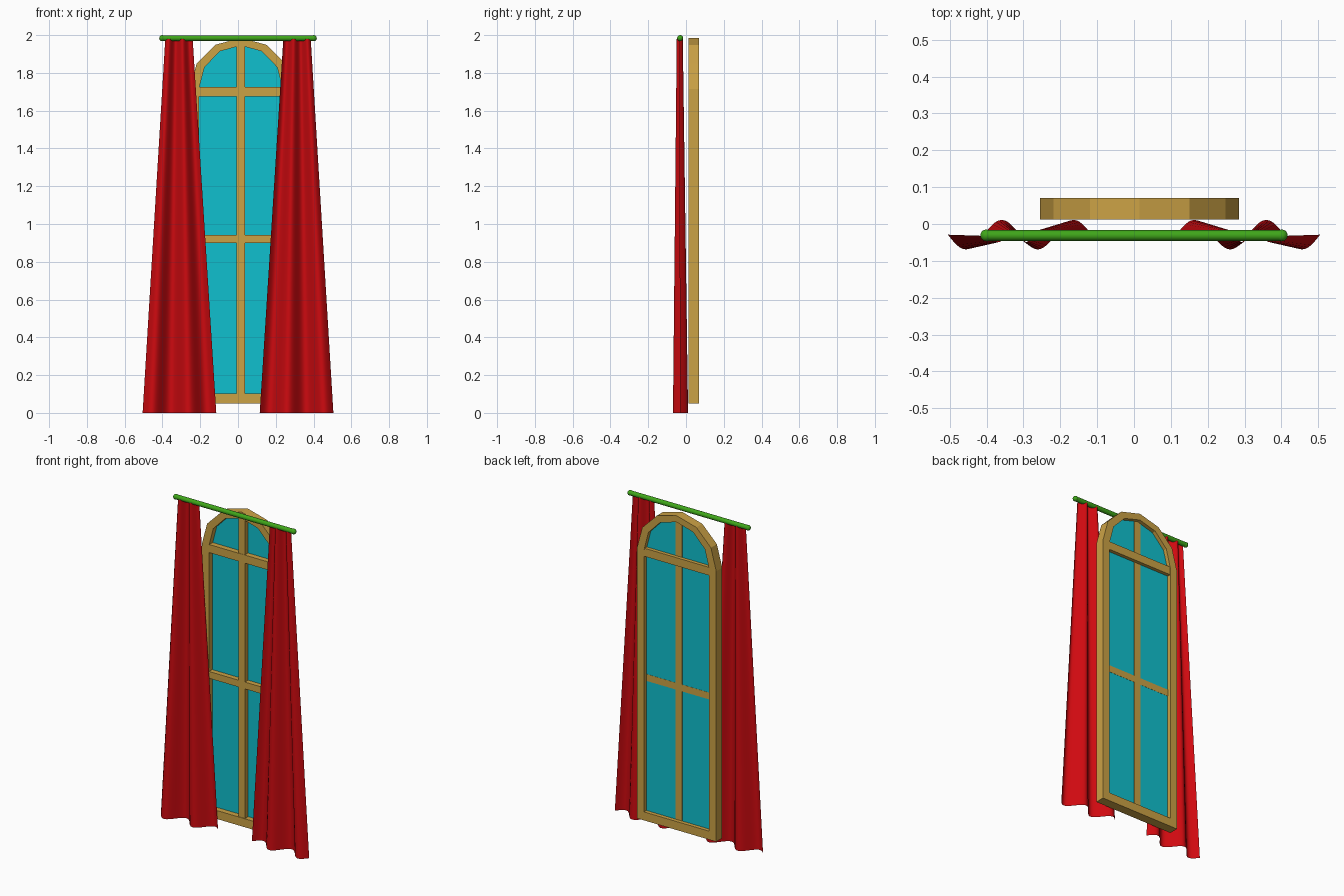
import bpy, bmesh, math

if "Cube" in bpy.data.objects:
    bpy.data.objects.remove(bpy.data.objects["Cube"])

def material(name, rgb):
    m = bpy.data.materials.new(name)
    m.diffuse_color = (*rgb, 1)
    m.use_nodes = True
    m.node_tree.nodes["Principled BSDF"].inputs["Base Color"].default_value = m.diffuse_color
    return m

WOOD = material("wood", (0.60, 0.36, 0.06))
GLASS = material("glass", (0.005, 0.53, 0.62))
CLOTH = material("red_cloth", (0.62, 0.003, 0.005))
GREEN = material("green_metal", (0.05, 0.38, 0.01))

CX, SPRING = 0.015, 1.715   # window centre line and height where the arch starts

def make_object(name, bm, mat):
    bmesh.ops.recalc_face_normals(bm, faces=bm.faces)
    me = bpy.data.meshes.new(name)
    bm.to_mesh(me)
    bm.free()
    me.materials.append(mat)
    ob = bpy.data.objects.new(name, me)
    bpy.context.collection.objects.link(ob)
    return ob

def arch_outline(half, bottom, rise, steps=6):
    pts = [(CX - half, bottom)]
    for i in range(steps + 1):
        a = math.pi * (1 - i / steps)
        pts.append((CX + half * math.cos(a), SPRING + rise * math.sin(a)))
    pts.append((CX + half, bottom))
    return pts

def box(name, x0, x1, y0, y1, z0, z1, mat):
    bm = bmesh.new()
    bmesh.ops.create_cube(bm, size=1)
    for v in bm.verts:
        v.co = ((x0 + x1) / 2 + v.co.x * (x1 - x0),
                (y0 + y1) / 2 + v.co.y * (y1 - y0),
                (z0 + z1) / 2 + v.co.z * (z1 - z0))
    return make_object(name, bm, mat)

# Arched window frame: four loops (outer/inner, front/back) bridged into a ring
outer = arch_outline(0.27, 0.05, 0.27)
inner = arch_outline(0.222, 0.102, 0.23)
bm = bmesh.new()
loops = [[bm.verts.new((x, y, z)) for x, z in pts]
         for pts, y in ((outer, 0.012), (outer, 0.07), (inner, 0.07), (inner, 0.012))]
n = len(outer)
for k in range(4):
    a, b = loops[k], loops[(k + 1) % 4]
    for i in range(n):
        j = (i + 1) % n
        bm.faces.new((a[i], a[j], b[j], b[i]))
make_object("window_frame", bm, WOOD)

# Glass pane
bm = bmesh.new()
bm.faces.new([bm.verts.new((x, 0.046, z)) for x, z in inner])
make_object("glass_pane", bm, GLASS)

# Glazing bars
box("vertical_bar", CX - 0.022, CX + 0.022, 0.015, 0.047, 0.10, 1.945, WOOD)
box("middle_bar", CX - 0.222, CX + 0.222, 0.015, 0.047, 0.90, 0.942, WOOD)
box("transom_bar", CX - 0.222, CX + 0.222, 0.013, 0.068, 1.675, 1.725, WOOD)

# Curtains: wavy sheets flaring out towards the floor
def curtain(name, side):
    cols, rows = 48, 6
    bm = bmesh.new()
    grid = []
    for r in range(rows + 1):
        f = r / rows
        left = -0.505 + 0.12 * f
        width = 0.39 - 0.245 * f
        mid, amp = -0.029 - 0.004 * f, 0.040 - 0.024 * f
        grid.append([bm.verts.new((side * (left + width * c / cols),
                                   mid - amp * math.sin(4 * math.pi * c / cols),
                                   1.98 * f)) for c in range(cols + 1)])
    for r in range(rows):
        for c in range(cols):
            bm.faces.new((grid[r][c], grid[r][c + 1], grid[r + 1][c + 1], grid[r + 1][c]))
    for f in bm.faces:
        f.smooth = True
    make_object(name, bm, CLOTH)

curtain("left_curtain", 1)
curtain("right_curtain", -1)

# Curtain rod with ball ends
bpy.ops.mesh.primitive_cylinder_add(vertices=24, radius=0.0145, depth=0.81,
                                    location=(0, -0.031, 1.984), rotation=(0, math.pi / 2, 0))
rod = bpy.context.object
rod.name = "curtain_rod"
rod.data.materials.append(GREEN)
bpy.ops.object.shade_smooth_by_angle()
for side, label in ((-1, "left"), (1, "right")):
    bpy.ops.mesh.primitive_uv_sphere_add(segments=20, ring_count=12, radius=0.016,
                                         location=(side * 0.401, -0.031, 1.984))
    ball = bpy.context.object
    ball.name = label + "_rod_end"
    ball.data.materials.append(GREEN)
    bpy.ops.object.shade_smooth()
